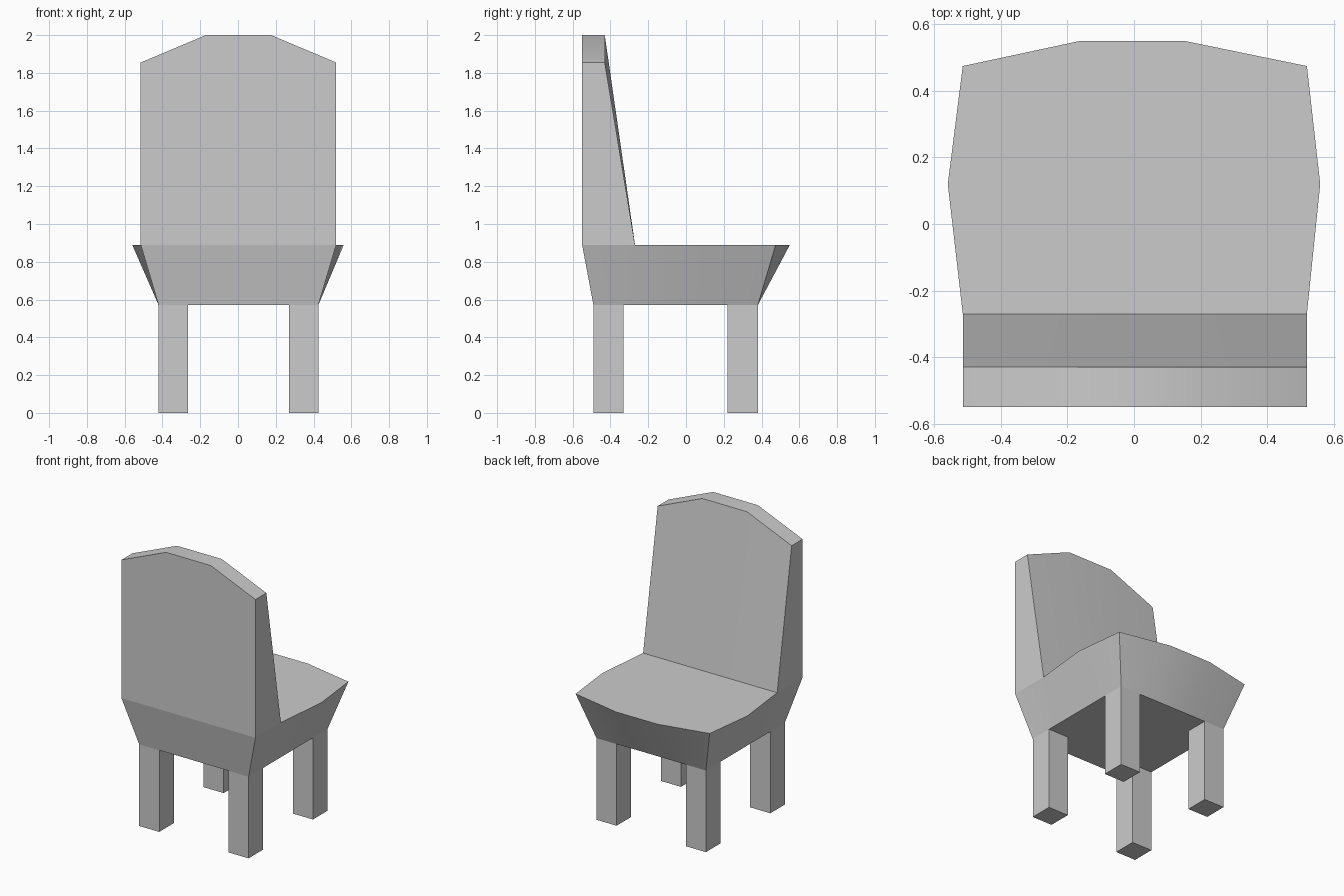
import bpy, bmesh

if "Cube" in bpy.data.objects:
    bpy.data.objects.remove(bpy.data.objects["Cube"])


def loft(name, sections):
    """Skin matching closed sections, cap both ends, smooth shallow angles."""
    bm = bmesh.new()
    rings = [[bm.verts.new(p) for p in s] for s in sections]
    n = len(rings[0])
    for a, b in zip(rings, rings[1:]):
        for i in range(n):
            j = (i + 1) % n
            bm.faces.new((a[i], a[j], b[j], b[i]))
    bm.faces.new(rings[0])
    bm.faces.new(rings[-1])
    bmesh.ops.recalc_face_normals(bm, faces=bm.faces[:])
    mesh = bpy.data.meshes.new(name)
    bm.to_mesh(mesh)
    bm.free()
    obj = bpy.data.objects.new(name, mesh)
    bpy.context.collection.objects.link(obj)
    bpy.ops.object.select_all(action='DESELECT')
    obj.select_set(True)
    bpy.context.view_layer.objects.active = obj
    bpy.ops.object.shade_smooth_by_angle(angle=0.5)
    return obj


LEG_TOP, SEAT_TOP = 0.57, 0.89

# Seat: rectangular underside flaring to a bowed top outline
top = [(-0.515, -0.55), (0.52, -0.55), (0.52, -0.27), (0.56, 0.12), (0.52, 0.475),
       (0.155, 0.55), (-0.165, 0.55), (-0.515, 0.475), (-0.56, 0.12), (-0.515, -0.27)]
bottom = [(-0.42, -0.49), (0.425, -0.49), (0.425, -0.27), (0.425, 0.07), (0.425, 0.38),
          (0.14, 0.38), (-0.14, 0.38), (-0.42, 0.38), (-0.42, 0.07), (-0.42, -0.27)]
loft("seat", [[(x, y, LEG_TOP) for x, y in bottom],
              [(x, y, SEAT_TOP) for x, y in top]])

# Backrest: tapered slab lofted across x, with a raised middle
columns = [(-0.515, 1.855), (-0.17, 2.0), (0.175, 2.0), (0.52, 1.855)]
loft("backrest", [[(x, -0.55, SEAT_TOP), (x, -0.27, SEAT_TOP),
                   (x, -0.43, z), (x, -0.55, z)] for x, z in columns])

# Four square legs
for side, x0, x1 in (("left", -0.42, -0.265), ("right", 0.27, 0.425)):
    for end, y0, y1 in (("front", -0.49, -0.33), ("rear", 0.22, 0.38)):
        square = [(x0, y0), (x1, y0), (x1, y1), (x0, y1)]
        loft(f"{end}_{side}_leg", [[(x, y, z) for x, y in square] for z in (0, LEG_TOP)])
